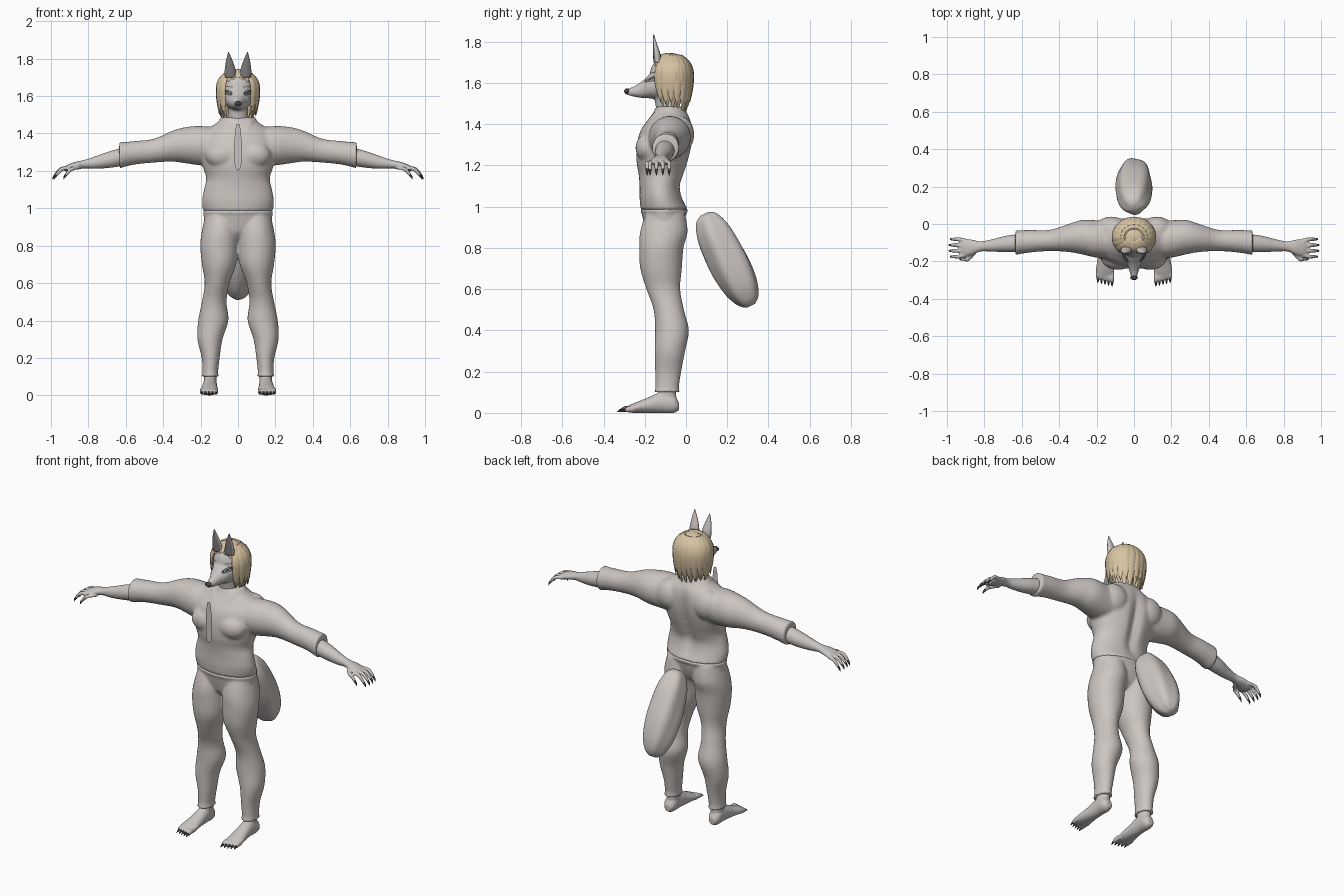
import bpy, bmesh, math, random
from mathutils import Vector

random.seed(4)
cube = bpy.data.objects.get("Cube")
if cube:
    bpy.data.objects.remove(cube, do_unlink=True)

X, Y, Z = Vector((1, 0, 0)), Vector((0, 1, 0)), Vector((0, 0, 1))


def material(name, r, g, b):
    m = bpy.data.materials.new(name)
    m.diffuse_color = (r, g, b, 1)
    m.use_nodes = True
    m.node_tree.nodes["Principled BSDF"].inputs["Base Color"].default_value = (r, g, b, 1)
    return m


CLOTH = material("warm_grey", 0.61, 0.565, 0.54)
FUR = material("fur_grey", 0.58, 0.555, 0.535)
HAIR = material("sandy_hair", 0.68, 0.55, 0.36)
DARK = material("dark_claw", 0.06, 0.055, 0.055)
INNER = material("ear_grey", 0.2, 0.19, 0.19)
IRIS = material("iris_grey", 0.25, 0.25, 0.26)


def catmull(rows, steps):
    """Smoothly interpolate rows of numbers."""
    out = []
    for i in range(len(rows) - 1):
        a, b, c, d = rows[max(i - 1, 0)], rows[i], rows[i + 1], rows[min(i + 2, len(rows) - 1)]
        for k in range(steps):
            t = k / steps
            out.append([q + t * (r - p) / 2 + t * t * (2 * p - 5 * q + 4 * r - s) / 2
                        + t ** 3 * (3 * q - p - 3 * r + s) / 2 for p, q, r, s in zip(a, b, c, d)])
    return out + [list(rows[-1])]


def loft(bm, rows, u, v, n=24, steps=4, ridge=0.0, spin=0.0):
    """Skin elliptical rings (x, y, z, radius along u, radius along v)."""
    rings = []
    for i, (x, y, z, ra, rb) in enumerate(catmull(rows, steps)):
        ring = []
        for k in range(n):
            a = math.tau * k / n
            f = 1 + ridge * math.cos(5 * a + spin * i)
            ring.append(bm.verts.new(Vector((x, y, z)) + f * (u * ra * math.cos(a) + v * rb * math.sin(a))))
        rings.append(ring)
    faces = [bm.faces.new((p[k], p[(k + 1) % n], q[(k + 1) % n], q[k]))
             for p, q in zip(rings, rings[1:]) for k in range(n)]
    faces += [bm.faces.new(rings[0]), bm.faces.new(rings[-1])]
    bmesh.ops.recalc_face_normals(bm, faces=faces)


def ball(bm, centre, size):
    verts = bmesh.ops.create_uvsphere(bm, u_segments=24, v_segments=16, radius=1)["verts"]
    for v in verts:
        v.co = Vector(c + s * p for c, s, p in zip(centre, size, v.co))
    return verts


def make(name, bm, *mats, voxel=0.0, smooth=3):
    mesh = bpy.data.meshes.new(name)
    bm.to_mesh(mesh)
    bm.free()
    for m in mats:
        mesh.materials.append(m)
    ob = bpy.data.objects.new(name, mesh)
    bpy.context.collection.objects.link(ob)
    mesh.shade_smooth()
    if voxel:
        r = ob.modifiers.new("blend", "REMESH")
        r.mode, r.voxel_size, r.use_smooth_shade = "VOXEL", voxel, True
        s = ob.modifiers.new("relax", "SMOOTH")
        s.factor, s.iterations = 0.5, smooth
    return ob


def mirror(rows, s):
    return [(s * r[0], *r[1:]) for r in rows]


# Shirt: torso with a spine groove, chest and sleeves
bm = bmesh.new()
torso = [(0.984, -0.22, 0.01, 0.187), (1.04, -0.225, -0.015, 0.192), (1.1, -0.225, -0.025, 0.182),
         (1.16, -0.23, -0.005, 0.17), (1.22, -0.24, 0.015, 0.188), (1.3, -0.238, 0.033, 0.21),
         (1.37, -0.22, 0.035, 0.205), (1.42, -0.185, 0.025, 0.17), (1.455, -0.16, 0.005, 0.115),
         (1.485, -0.145, -0.01, 0.085)]
loft(bm, [(0, (f + b) / 2, z, rx, (b - f) / 2) for z, f, b, rx in torso], X, Y, n=48)
for v in bm.verts:
    if v.co.y > -0.05:
        v.co.y -= 0.028 * math.exp(-(v.co.x / 0.03) ** 2) * max(0, math.sin((v.co.z - 1.0) / 0.45 * math.pi))
sleeve = [(0.1, -0.085, 1.33, 0.1, 0.1), (0.2, -0.08, 1.335, 0.1, 0.105), (0.28, -0.07, 1.337, 0.092, 0.097),
          (0.35, -0.075, 1.332, 0.075, 0.083), (0.45, -0.088, 1.308, 0.057, 0.064),
          (0.55, -0.092, 1.297, 0.06, 0.063), (0.61, -0.097, 1.287, 0.064, 0.067),
          (0.635, -0.1, 1.284, 0.067, 0.071)]
lapel = [(0.088, -0.07, 1.475, 0.012, 0.018), (0.06, -0.155, 1.44, 0.012, 0.018), (0.015, -0.222, 1.35, 0.01, 0.012)]
for s in (1, -1):
    loft(bm, mirror(sleeve, s), Y, Z)
    loft(bm, mirror(lapel, s), X, Z, n=10)
    ball(bm, (s * 0.085, -0.185, 1.285), (0.09, 0.06, 0.07))
    ball(bm, (s * 0.12, -0.03, 1.35), (0.09, 0.07, 0.09))
make("shirt", bm, CLOTH, voxel=0.009, smooth=4)

# Trousers: hips, two legs and a waistband
bm = bmesh.new()
loft(bm, [(0, -0.107, 0.988, 0.183, 0.11), (0, -0.107, 0.93, 0.18, 0.1), (0, -0.11, 0.87, 0.14, 0.08),
          (0, -0.11, 0.84, 0.08, 0.05)], X, Y, n=40)
loft(bm, [(0, -0.106, 0.973, 0.187, 0.114), (0, -0.106, 0.99, 0.188, 0.116)], X, Y, n=40)
leg = [(0.97, 0.092, 0.08, -0.195, -0.005), (0.88, 0.096, 0.097, -0.222, 0.008), (0.8, 0.101, 0.101, -0.227, -0.012),
       (0.7, 0.101, 0.092, -0.222, -0.02), (0.6, 0.112, 0.066, -0.192, -0.028), (0.5, 0.127, 0.066, -0.157, -0.01),
       (0.4, 0.132, 0.081, -0.15, 0.014), (0.3, 0.15, 0.067, -0.152, -0.004), (0.2, 0.146, 0.048, -0.15, -0.023),
       (0.125, 0.148, 0.042, -0.148, -0.034), (0.1, 0.148, 0.047, -0.156, -0.028)]
for s in (1, -1):
    loft(bm, [(s * x, (f + b) / 2, z, rx, (b - f) / 2) for z, x, rx, f, b in leg], X, Y)
make("trousers", bm, CLOTH, voxel=0.008, smooth=3)

# Arms with hands and feet with toes, plus their claws
forearm = [(0.58, -0.1, 1.283, 0.05, 0.05), (0.68, -0.106, 1.262, 0.044, 0.045), (0.76, -0.115, 1.245, 0.033, 0.034),
           (0.82, -0.12, 1.236, 0.027, 0.023), (0.87, -0.125, 1.227, 0.042, 0.021),
           (0.91, -0.128, 1.216, 0.047, 0.018), (0.928, -0.128, 1.21, 0.035, 0.012)]
foot = [(0.15, -0.034, 0.032, 0.018, 0.018), (0.15, -0.06, 0.044, 0.036, 0.044), (0.15, -0.12, 0.05, 0.038, 0.05),
        (0.152, -0.19, 0.036, 0.043, 0.036), (0.155, -0.25, 0.024, 0.05, 0.024), (0.156, -0.28, 0.018, 0.044, 0.016)]
for s, side in ((1, "left"), (-1, "right")):
    hand, feet, claws = bmesh.new(), bmesh.new(), bmesh.new()
    slant = Vector((s * 0.6, 0, 0.8))
    loft(hand, mirror(forearm, s), Y, Z)
    fingers = [(0.9, -0.128 + 0.025 * k, 0.965 - 0.006 * abs(k), -0.128 + 0.031 * k) for k in (-1.5, -0.5, 0.5, 1.5)]
    for x0, y0, x1, y1 in fingers + [(0.85, -0.15, 0.905, -0.188)]:
        loft(hand, mirror([(x0, y0, 1.218, 0.013, 0.013), (x1 - 0.02, y1, 1.212, 0.011, 0.011),
                           (x1, y1, 1.196, 0.01, 0.01), (x1 + 0.017, y1, 1.176, 0.008, 0.008)], s), Y, slant, n=10)
        loft(claws, mirror([(x1 + 0.014, y1, 1.18, 0.007, 0.007), (x1 + 0.025, y1, 1.165, 0.005, 0.005),
                            (x1 + 0.028, y1, 1.152, 0.001, 0.001)], s), Y, slant, n=8)
    loft(feet, mirror(foot, s), X, Z)
    loft(feet, mirror([(0.148, -0.09, 0.14, 0.036, 0.042), (0.148, -0.092, 0.09, 0.034, 0.045),
                       (0.149, -0.095, 0.04, 0.034, 0.05)], s), X, Y)
    for k in range(5):
        x, y = 0.117 + 0.019 * k, -0.314 + 0.005 * k
        loft(feet, mirror([(x, -0.25, 0.02, 0.011, 0.014), (x, y + 0.02, 0.02, 0.011, 0.015),
                           (x, y, 0.013, 0.009, 0.011)], s), X, Z, n=10)
        loft(claws, mirror([(x, y + 0.005, 0.015, 0.007, 0.008), (x, y - 0.01, 0.011, 0.005, 0.006),
                            (x, y - 0.021, 0.004, 0.001, 0.001)], s), X, Z, n=8)
    make(side + "_arm", hand, FUR, voxel=0.005, smooth=2)
    make(side + "_foot", feet, FUR, voxel=0.005, smooth=2)
    make(side + "_claws", claws, DARK)

# Head with muzzle, chin and neck
bm = bmesh.new()
ball(bm, (0, -0.085, 1.632), (0.086, 0.092, 0.1))
loft(bm, [(0, -0.12, 1.59, 0.078, 0.072), (0, -0.175, 1.583, 0.06, 0.058), (0, -0.215, 1.567, 0.037, 0.04),
          (0, -0.255, 1.558, 0.024, 0.024), (0, -0.288, 1.556, 0.013, 0.014)], X, Z)
loft(bm, [(0, -0.08, 1.42, 0.065, 0.06), (0, -0.09, 1.48, 0.056, 0.056), (0, -0.1, 1.56, 0.055, 0.06)], X, Y)
head = make("head", bm, FUR, voxel=0.006, smooth=4)
bm = bmesh.new()
ball(bm, (0, -0.286, 1.56), (0.02, 0.014, 0.014))
make("nose", bm, DARK)

# Ears, dark on the front faces
for s, side in ((1, "left"), (-1, "right")):
    bm = bmesh.new()
    loft(bm, mirror([(0.04, -0.138, 1.7, 0.03, 0.02), (0.042, -0.142, 1.74, 0.029, 0.018),
                     (0.046, -0.15, 1.785, 0.019, 0.011), (0.051, -0.157, 1.835, 0.002, 0.002)], s), X, Y, n=12)
    for f in bm.faces:
        f.material_index = int(f.normal.y < -0.8)
    make(side + "_ear", bm, FUR, INNER)

# Eyes and brows, thin plates laid on the face
bpy.context.view_layer.update()
face = head.evaluated_get(bpy.context.evaluated_depsgraph_get())


def plate(name, mat, cx, cz, rx, rz, tilt, lift):
    bm = bmesh.new()
    bmesh.ops.create_circle(bm, cap_ends=True, segments=16, radius=1)
    bmesh.ops.poke(bm, faces=bm.faces[:])
    for v in bm.verts:
        x, z = cx + rx * v.co.x, cz + rz * v.co.y + tilt * rx * v.co.x
        hit, where, _, _ = face.ray_cast(Vector((x, -1, z)), Y)
        v.co = (x, (where.y if hit else -0.15) - lift, z)
    bmesh.ops.recalc_face_normals(bm, faces=bm.faces[:])
    if sum(f.normal.y for f in bm.faces) > 0:
        bmesh.ops.reverse_faces(bm, faces=bm.faces[:])
    make(name, bm, mat)


for s, side in ((1, "left"), (-1, "right")):
    plate(side + "_eye_rim", DARK, s * 0.052, 1.618, 0.023, 0.014, s * 0.25, 0.003)
    plate(side + "_iris", IRIS, s * 0.051, 1.617, 0.012, 0.01, 0, 0.005)
    plate(side + "_pupil", DARK, s * 0.051, 1.617, 0.005, 0.006, 0, 0.007)
    plate(side + "_brow", INNER, s * 0.045, 1.65, 0.02, 0.0025, s * 0.1, 0.003)

# Hair: open cap, then hanging locks and a short fringe
bm = bmesh.new()
ball(bm, (0, -0.07, 1.632), (0.108, 0.098, 0.113))
bald = [f for f in bm.faces if f.calc_center_median().z < 1.57
        or (f.calc_center_median().z < 1.695 and f.calc_center_median().y < -0.125)]
bmesh.ops.delete(bm, geom=bald, context="FACES")


def lock(angle, crown, drop, tip, width, flare):
    out = Vector((math.sin(angle), -math.cos(angle), 0))
    side, rows = Vector((math.cos(angle), math.sin(angle), 0)), []
    for t in range(6):
        k = t / 5
        phi = crown + (drop - crown) * k
        p = Vector((0.109 * out.x * math.sin(phi), -0.07 + 0.099 * out.y * math.sin(phi), 1.632 + 0.114 * math.cos(phi)))
        if phi > 1.57:
            p = Vector((0.109 * out.x, -0.07 + 0.099 * out.y, 1.632 - (1.632 - tip) * (phi - 1.57) / (drop - 1.57)))
            p -= out * flare * ((phi - 1.57) / (drop - 1.57)) ** 2
        w = width * (0.55 + 0.6 * math.sin(k * math.pi * 0.6)) * (1 - k ** 3) + 0.001
        rows.append((*p, w, w * 0.35 + 0.001))
    loft(bm, rows, side, (out + Z * 0.35).normalized(), n=8, steps=3)


for ring, (count, low) in enumerate(((15, 1.52), (13, 1.47))):
    for i in range(count):
        a = math.radians(52 + 256 * i / (count - 1))
        back = (1 - math.cos(a)) / 2
        lock(a, 0.45 + 0.2 * ring, 2.6, low - 0.03 * back + random.uniform(-0.015, 0.025),
             0.03, 0.01 + 0.025 * ring)
for i in range(7):
    lock(math.radians(-48 + 16 * i), 0.25, 1.0 + 0.09 * abs(i - 3), 1.6, 0.026, 0)
make("hair", bm, HAIR)
for ob in bpy.context.selected_objects:
    ob.select_set(False)
hair = bpy.data.objects["hair"]
hair.select_set(True)
bpy.context.view_layer.objects.active = hair
bpy.ops.object.shade_smooth_by_angle(angle=math.radians(40))

# Necktie: flat blade hanging before the chest
bm = bmesh.new()
half = [(0.008, 1.45), (0.014, 1.42), (0.02, 1.35), (0.021, 1.27), (0.016, 1.22)]
outline = half + [(0, 1.198)] + [(-x, z) for x, z in reversed(half)]
bm.faces.new([bm.verts.new((x, -0.281, z)) for x, z in reversed(outline)])
make("necktie", bm, CLOTH)

# Tail: plump spindle with twisted ridges
bm = bmesh.new()
shape = [(0, 0.02), (0.05, 0.055), (0.2, 0.083), (0.4, 0.094), (0.6, 0.096), (0.8, 0.083), (0.94, 0.055), (1, 0.022)]
loft(bm, [(0, 0.088 + 0.228 * t, 0.965 - 0.445 * t, r, r) for t, r in shape],
     X, Vector((0, 0.886, 0.464)), n=40, ridge=0.05, spin=0.12)
make("tail", bm, CLOTH)
